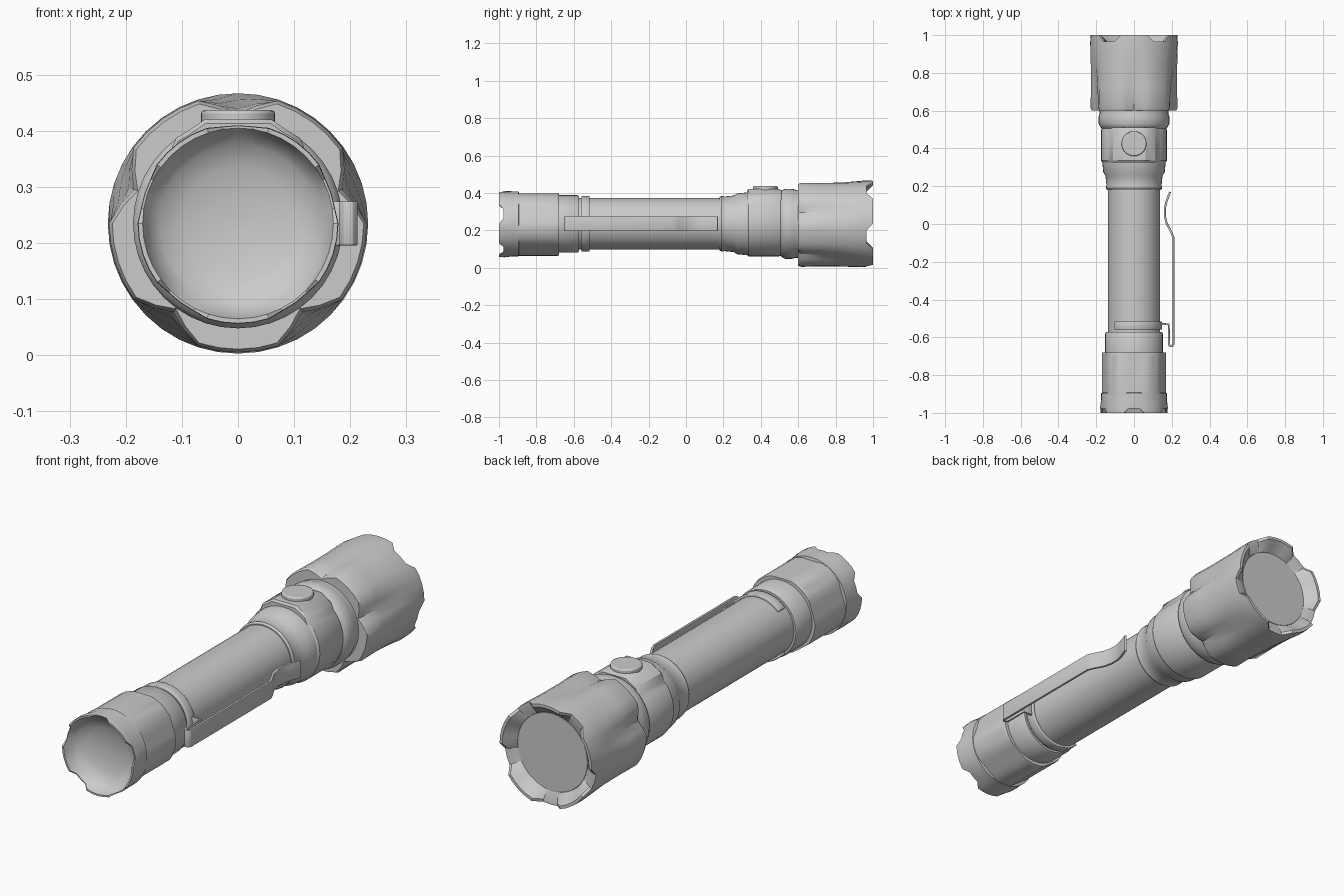
import bpy, bmesh
from math import cos, sin, pi, radians
from mathutils import Vector

if "Cube" in bpy.data.objects:
    bpy.data.objects.remove(bpy.data.objects["Cube"])

CZ = 0.235   # height of the torch axis
N = 40       # sides of the turned parts


def finish(name, bm, angle=32, bevel=0, solid=0):
    bmesh.ops.recalc_face_normals(bm, faces=bm.faces)
    me = bpy.data.meshes.new(name)
    bm.to_mesh(me)
    bm.free()
    ob = bpy.data.objects.new(name, me)
    bpy.context.collection.objects.link(ob)
    bpy.ops.object.select_all(action='DESELECT')
    ob.select_set(True)
    bpy.context.view_layer.objects.active = ob
    bpy.ops.object.shade_smooth_by_angle(angle=radians(angle))
    if solid:
        m = ob.modifiers.new("thickness", 'SOLIDIFY')
        m.thickness, m.offset = solid, 0
    if bevel:
        m = ob.modifiers.new("bevel", 'BEVEL')
        m.width, m.segments = bevel, 2
    return ob


def fold(deg):
    """Degrees from the nearest of five axes, the first pointing up."""
    a = deg % 72
    return min(a, 72 - a)


def lathe(name, rings, shape=None, angle=32):
    """Turn (y, r) rings about the y axis; shape(i, deg, y, r) may adjust them."""
    bm = bmesh.new()
    loops = []
    for i, (y, r) in enumerate(rings):
        loop = []
        for k in range(N):
            deg = 360 * k / N
            yy, rr = shape(i, deg, y, r) if shape else (y, r)
            a = radians(deg)
            loop.append(bm.verts.new((rr * sin(a), yy, CZ + rr * cos(a))))
        loops.append(loop)
    for a, b in zip(loops, loops[1:]):
        for k in range(N):
            j = (k + 1) % N
            bm.faces.new((a[k], a[j], b[j], b[k]))
    bm.faces.new(loops[0])
    bm.faces.new(loops[-1])
    return finish(name, bm, angle)


def ribbon(name, pts, offset, solid, bevel):
    """Strip along a path, swept by offset to both sides."""
    bm = bmesh.new()
    o = Vector(offset)
    a = [bm.verts.new(Vector(p) - o) for p in pts]
    b = [bm.verts.new(Vector(p) + o) for p in pts]
    for i in range(len(pts) - 1):
        bm.faces.new((a[i], a[i + 1], b[i + 1], b[i]))
    return finish(name, bm, 40, bevel, solid)


# Head: five tapering grooves at the back, five notches in the bezel
def head_shape(i, deg, y, r):
    d = fold(deg)
    if 1 <= i <= 4:
        fade = max(0, min(1, (0.93 - y) / 0.33))
        r -= 0.036 * fade * max(0, 1 - d / 18)
    if 5 <= i <= 7 and d > 26:
        y -= 0.035 if i > 5 else 0.02
    return y, r


lathe("head", [(0.60, 0.18), (0.60, 0.224), (0.615, 0.23), (0.72, 0.228),
               (0.85, 0.229), (0.96, 0.232), (1.0, 0.23), (1.0, 0.217),
               (0.95, 0.175), (0.945, 0.175)], head_shape)
lathe("lens", [(0.94, 0.174), (0.951, 0.174)])

# Neck between switch and head
lathe("head_neck", [(0.505, 0.17), (0.515, 0.18), (0.53, 0.187), (0.57, 0.187),
                    (0.585, 0.182), (0.605, 0.182)])


# Switch housing with a raised flat pad on top
def pad_shape(i, deg, y, r):
    d = min(deg, 360 - deg)
    if 1 <= i <= 4:
        if d < 24:
            r = (r + 0.011) / cos(radians(d))
        elif d < 40:
            r += 0.014
    return y, r


lathe("switch_housing", [(0.325, 0.15), (0.325, 0.167), (0.335, 0.174), (0.50, 0.174),
                         (0.51, 0.168), (0.51, 0.15)], pad_shape)

# Push button
bm = bmesh.new()
bmesh.ops.create_cone(bm, cap_ends=True, segments=32, radius1=0.066, radius2=0.066, depth=0.03)
bmesh.ops.translate(bm, verts=bm.verts, vec=(0, 0.425, 0.422))
finish("button", bm, 32, bevel=0.006)

# Stepped collar and main tube
lathe("front_collar", [(0.18, 0.13), (0.18, 0.143), (0.19, 0.149), (0.205, 0.146),
                       (0.255, 0.151), (0.275, 0.163), (0.33, 0.168)])
lathe("tube", [(-0.58, 0.138), (0.19, 0.138)])
lathe("rear_collar", [(-0.69, 0.153), (-0.58, 0.153), (-0.572, 0.148), (-0.572, 0.13)])


# Tail grip with five flats
def flat_shape(i, deg, y, r):
    if i < 4:
        r = min(r, 0.161 / cos(radians(fold(deg))))
    return y, r


lathe("tail_grip", [(-0.91, 0.172), (-0.69, 0.172), (-0.68, 0.168), (-0.68, 0.14)],
      flat_shape, 20)


# Tail cap: hollow bowl with a notched rim
def tail_shape(i, deg, y, r):
    d = fold(deg)
    if i in (5, 6) and d < 10:
        y += 0.024
    if i in (6, 7) and d < 10:
        r -= 0.004
    return y, r


lathe("tail_cap", [(-0.915, 0.01), (-0.918, 0.05), (-0.926, 0.1), (-0.942, 0.14),
                   (-0.965, 0.16), (-1.0, 0.17), (-1.0, 0.178), (-0.97, 0.179),
                   (-0.93, 0.174), (-0.895, 0.174), (-0.89, 0.15)], tail_shape)

# Open clamp ring that holds the clip
arc = [radians(-135 + 270 * k / 30) for k in range(31)]
ribbon("clip_ring", [(0.142 * cos(a), -0.537, CZ + 0.142 * sin(a)) for a in arc],
       (0, 0.022, 0), 0.013, 0.003)

# Pocket clip: folded strip with a sprung tip
path = [(0.142, -0.53), (0.185, -0.53), (0.185, -0.638), (0.191, -0.647), (0.202, -0.647),
        (0.208, -0.638), (0.208, -0.07), (0.198, -0.045), (0.172, 0.005), (0.163, 0.045),
        (0.163, 0.08), (0.172, 0.12), (0.191, 0.17)]
ribbon("pocket_clip", [(x, y, CZ) for x, y in path], (0, 0, 0.039), 0.011, 0.002)
